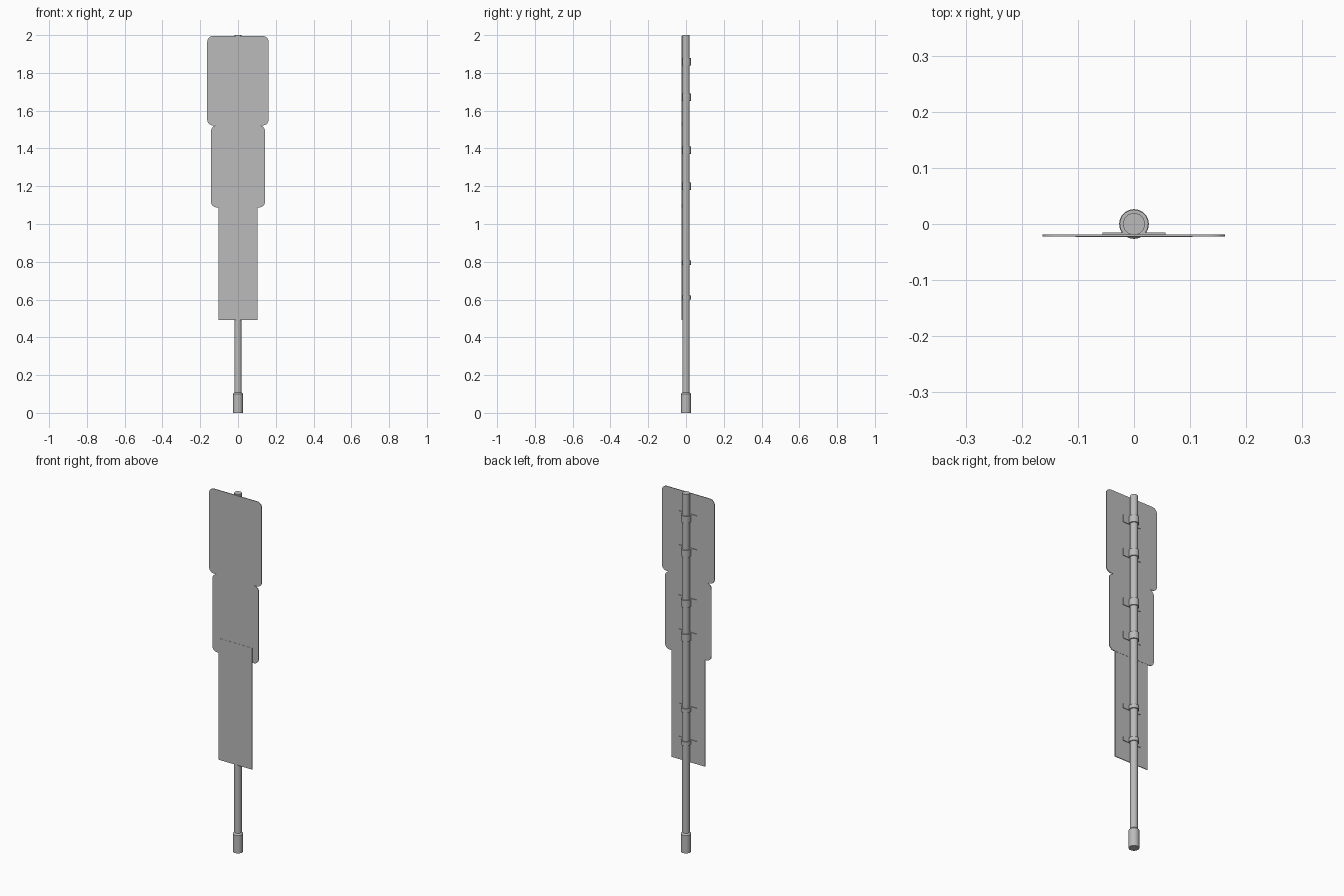
import bpy, bmesh, math

cube = bpy.data.objects.get("Cube")
if cube:
    bpy.data.objects.remove(cube, do_unlink=True)

grey = bpy.data.materials.new("plain_grey")
grey.use_nodes = True
colour = (0.5, 0.5, 0.5, 1)
grey.diffuse_color = colour
grey.node_tree.nodes["Principled BSDF"].inputs["Base Color"].default_value = colour


def extrude(name, outline, offset, smooth=False):
    """Turn a closed 3D outline into a solid by pushing it along offset."""
    bm = bmesh.new()
    face = bm.faces.new([bm.verts.new(p) for p in outline])
    moved = bmesh.ops.extrude_face_region(bm, geom=[face])["geom"]
    bmesh.ops.translate(bm, vec=offset,
                        verts=[v for v in moved if isinstance(v, bmesh.types.BMVert)])
    bmesh.ops.recalc_face_normals(bm, faces=bm.faces)
    return finish(name, bm, smooth)


def finish(name, bm, smooth):
    mesh = bpy.data.meshes.new(name)
    bm.to_mesh(mesh)
    bm.free()
    mesh.materials.append(grey)
    obj = bpy.data.objects.new(name, mesh)
    bpy.context.collection.objects.link(obj)
    if smooth:
        bpy.ops.object.select_all(action="DESELECT")
        obj.select_set(True)
        bpy.context.view_layer.objects.active = obj
        bpy.ops.object.shade_smooth_by_angle(angle=math.radians(35))
    return obj


def lathe(name, profile, sides=32):
    """Spin a radius/height profile into a closed round part."""
    bm = bmesh.new()
    rings = []
    for r, z in profile:
        rings.append([bm.verts.new((r * math.cos(i * math.tau / sides),
                                    r * math.sin(i * math.tau / sides), z))
                      for i in range(sides)])
    for low, high in zip(rings, rings[1:]):
        for i in range(sides):
            j = (i + 1) % sides
            bm.faces.new((low[i], low[j], high[j], high[i]))
    bm.faces.new(rings[0][::-1])
    bm.faces.new(rings[-1])
    return finish(name, bm, True)


def panel(name, x0, x1, z0, z1, y, radius, depth=0.004):
    """Thin upright board with rounded corners, front face at y."""
    points = []
    corners = ((x1, z1), (x0, z1), (x0, z0), (x1, z0))
    cx, cz = (x0 + x1) / 2, (z0 + z1) / 2
    steps = 8 if radius else 0
    for quarter, (x, z) in enumerate(corners):
        ox = x - math.copysign(radius, x - cx)
        oz = z - math.copysign(radius, z - cz)
        for k in range(steps + 1):
            a = math.pi / 2 * (quarter + k / max(steps, 1))
            points.append((ox + radius * math.cos(a), y, oz + radius * math.sin(a)))
    return extrude(name, points, (0, depth, 0))


def clamp(name, z, height=0.038):
    """Strap bent round the back of the post, with two flat ears on the board."""
    inner, outer, back, front, ear = 0.019, 0.0255, -0.015, -0.0185, 0.056

    def arc(r, y):
        start = math.asin(y / r)
        return [(r * math.cos(a), r * math.sin(a))
                for a in (start + (math.pi - 2 * start) * k / 20 for k in range(21))]

    outline = [(ear, front), (ear, back)] + arc(outer, back)
    outline += [(-ear, back), (-ear, front)] + arc(inner, front)[::-1]
    return extrude(name, [(x, y, z - height / 2) for x, y in outline],
                   (0, 0, height), True)


# Post and its foot sleeve
lathe("post", [(0.0195, 0.02), (0.0195, 2.0)])
lathe("foot_sleeve", [(0.0265, 0), (0.0265, 0.1), (0.0195, 0.108)])

# Three stacked boards
panel("top_board", -0.163, 0.162, 1.522, 1.995, -0.0225, 0.03)
panel("middle_board", -0.143, 0.143, 1.088, 1.522, -0.0225, 0.03)
panel("lower_board", -0.104, 0.104, 0.492, 1.17, -0.0235, 0)

# Pairs of clamps behind each board
for board, heights in (("top", (1.86, 1.67)), ("middle", (1.39, 1.2)),
                       ("lower", (0.795, 0.61))):
    for place, z in zip(("upper", "lower"), heights):
        clamp(f"{board}_board_{place}_clamp", z, 0.022 if board == "lower" else 0.04)
